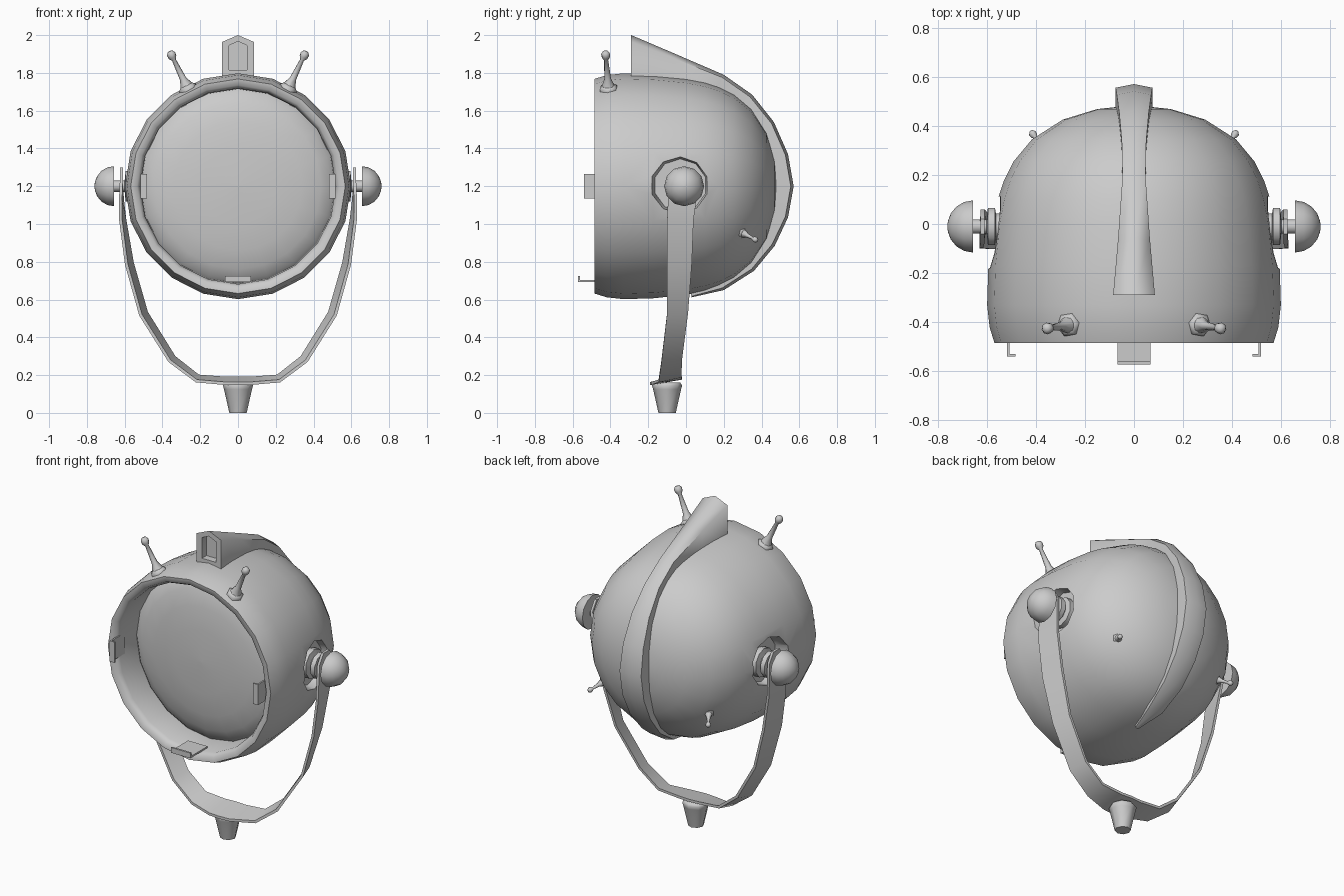
import bpy, bmesh, math
from mathutils import Vector

if "Cube" in bpy.data.objects:
    bpy.data.objects.remove(bpy.data.objects["Cube"])


def loft(name, rings, smooth=40):
    """Skin a list of equal-length point rings and cap both ends."""
    bm = bmesh.new()
    vs = [[bm.verts.new(p) for p in r] for r in rings]
    n = len(vs[0])
    for a, b in zip(vs, vs[1:]):
        for i in range(n):
            j = (i + 1) % n
            bm.faces.new((a[i], a[j], b[j], b[i]))
    bm.faces.new(vs[0])
    bm.faces.new(vs[-1])
    bmesh.ops.recalc_face_normals(bm, faces=bm.faces)
    me = bpy.data.meshes.new(name)
    bm.to_mesh(me)
    bm.free()
    ob = bpy.data.objects.new(name, me)
    bpy.context.collection.objects.link(ob)
    if smooth:
        smooth_object(ob, smooth)
    return ob


def activate(ob):
    bpy.ops.object.select_all(action='DESELECT')
    ob.select_set(True)
    bpy.context.view_layer.objects.active = ob


def smooth_object(ob, angle):
    activate(ob)
    bpy.ops.object.shade_smooth_by_angle(angle=math.radians(angle))


def turn(name, profile, origin, direction, n, smooth=40):
    """Lathe (radius, distance) pairs around an axis."""
    o, d = Vector(origin), Vector(direction).normalized()
    up = Vector((0, 0, 1)) if abs(d.z) < 0.95 else Vector((1, 0, 0))
    u = (up - d * up.dot(d)).normalized()
    v = d.cross(u)
    angles = [2 * math.pi * i / n for i in range(n)]
    return loft(name, [[o + d * t + (u * math.cos(a) + v * math.sin(a)) * r
                        for a in angles] for r, t in profile], smooth)


def box(name, x0, x1, y0, y1, z0, z1):
    return loft(name, [[(x0, y0, z), (x1, y0, z), (x1, y1, z), (x0, y1, z)]
                       for z in (z0, z1)], 0)


# Lamp housing: the front pocket ends in a gently domed lens
C = (0, 0, 1.2)
Y = (0, 1, 0)
housing = turn("housing", [
    (.001, -.365), (.2, -.358), (.34, -.345), (.44, -.322), (.495, -.295), (.515, -.275),
    (.518, -.45), (.535, -.482), (.568, -.485),
    (.588, -.42), (.598, -.33), (.593, -.17), (.575, 0), (.555, .10),
    (.53, .175), (.49, .255), (.415, .345), (.29, .425), (.15, .468), (.001, .484)],
    C, Y, 20, 0)

# Round recesses for the pivots
for s in (1, -1):
    cutter = turn("recess_cutter", [(.14, .505), (.16, .60), (.17, .75)],
                  (0, -.03, 1.205), (s, 0, 0), 10, 0)
    cutter.hide_render = True
    mod = housing.modifiers.new("recess", 'BOOLEAN')
    mod.operation = 'DIFFERENCE'
    mod.solver = 'EXACT'
    mod.object = cutter
    activate(housing)
    bpy.ops.object.modifier_apply(modifier=mod.name)
    bpy.data.objects.remove(cutter)
smooth_object(housing, 62)


# Crest over the top and back, with a window sunk in its front
def crest_ring(w, base, corner, top):
    return [(-w, *base), (-w, *corner), (0, *top), (w, *corner), (w, *base)]


rings = [crest_ring(.048, (y, 1.815), (y, 1.945), (y, 1.967)) for y in (-.245, -.29)]
crest = [  # half width, base y z, outer y z
    (.085, -.29, 1.74, -.29, 2.0), (.065, -.08, 1.72, -.06, 1.902),
    (.047, .14, 1.69, .20, 1.79), (.05, .27, 1.60, .35, 1.685),
    (.06, .38, 1.48, .465, 1.54), (.07, .44, 1.34, .54, 1.37),
    (.075, .46, 1.20, .57, 1.20), (.075, .44, 1.06, .54, 1.035),
    (.072, .37, .94, .47, .885), (.065, .27, .82, .36, .752),
    (.05, .14, .73, .20, .65), (.012, .02, .65, .03, .612)]
for w, yb, zb, yo, zo in crest:
    b, o = Vector((yb, zb)), Vector((yo, zo))
    rings.append(crest_ring(w, b, b.lerp(o, .86), o))
loft("crest", rings, 68)


# Ball-ended stalks: two on top, two small ones at the back
def stalk(name, base, tip, k):
    base, tip = Vector(base), Vector(tip)
    d, length = tip - base, (tip - base).length
    turn(name + "_base", [(.048 * k, -.02 * k), (.05 * k, .008 * k), (.034 * k, .022 * k)],
         base, d, 6, 62)
    turn(name, [(.034 * k, .02 * k), (.018 * k, .06 * k), (.011 * k, length - .03 * k),
                (.022 * k, length - .014 * k), (.024 * k, length + .006 * k),
                (.013 * k, length + .021 * k)], base, d, 8, 65)


for side, s in (("right", 1), ("left", -1)):
    stalk("top_stalk_" + side, (s * .265, -.41, 1.715), (s * .352, -.425, 1.895), 1)
    stalk("rear_stalk_" + side, (s * .365, .295, .955), (s * .412, .367, .917), .65)

    # Side clip with inward lip
    xs = sorted((s * .507, s * .517))
    box("side_clip_" + side, *xs, -.535, -.40, 1.135, 1.265)
    xs = sorted((s * .482, s * .517))
    box("side_clip_lip_" + side, *xs, -.54, -.53, 1.135, 1.265)

    # Pivot washers, axle and domed knob
    P, X = (0, -.01, 1.2), (s, 0, 0)
    turn("pivot_" + side, [(.09, .50), (.09, .54), (.055, .548), (.055, .562),
                           (.08, .566), (.08, .595), (.03, .60), (.03, .67)], P, X, 10, 40)
    dome = [(.106 * math.cos(a), .656 + .104 * math.sin(a))
            for a in [math.radians(t) for t in (0, 20, 40, 60, 78, 89.5)]]
    turn("knob_" + side, dome, P, X, 12)

# Bottom clip with upturned lip
box("bottom_clip", -.068, .068, -.565, -.40, .692, .703)
box("bottom_clip_lip", -.068, .068, -.572, -.56, .692, .725)

# Yoke band, its front edge tilted outward: x, z, y centre, half width, tilt
half = [(0, .170, -.105, .085, .014), (.07, .170, -.105, .08, .014),
        (.215, .182, -.085, .06, .014), (.35, .285, -.075, .055, .016),
        (.50, .525, -.045, .056, .017), (.575, .79, -.035, .066, .016),
        (.61, 1.02, -.03, .07, .011), (.617, 1.13, -.02, .075, .005),
        (.617, 1.24, -.01, .07, 0), (.617, 1.30, -.01, .03, 0)]
path = [(-h[0], *h[1:]) for h in half[:0:-1]] + half
rings = []
for i, (x, z, y, w, tilt) in enumerate(path):
    a, b = path[max(i - 1, 0)], path[min(i + 1, len(path) - 1)]
    t = Vector((b[0] - a[0], b[1] - a[1])).normalized()
    rings.append([(x - t.y * k, y + e * w, z + t.x * k) for e, k in (
        (-1, .008 - tilt), (1, .008 + tilt), (1, tilt - .008), (-1, -.008 - tilt))])
loft("yoke", rings, 40)

# Tapered foot
turn("foot", [(.046, 0), (.074, .125), (.08, .145), (.07, .16)], (0, -.10, 0), (0, 0, 1), 8, 62)
